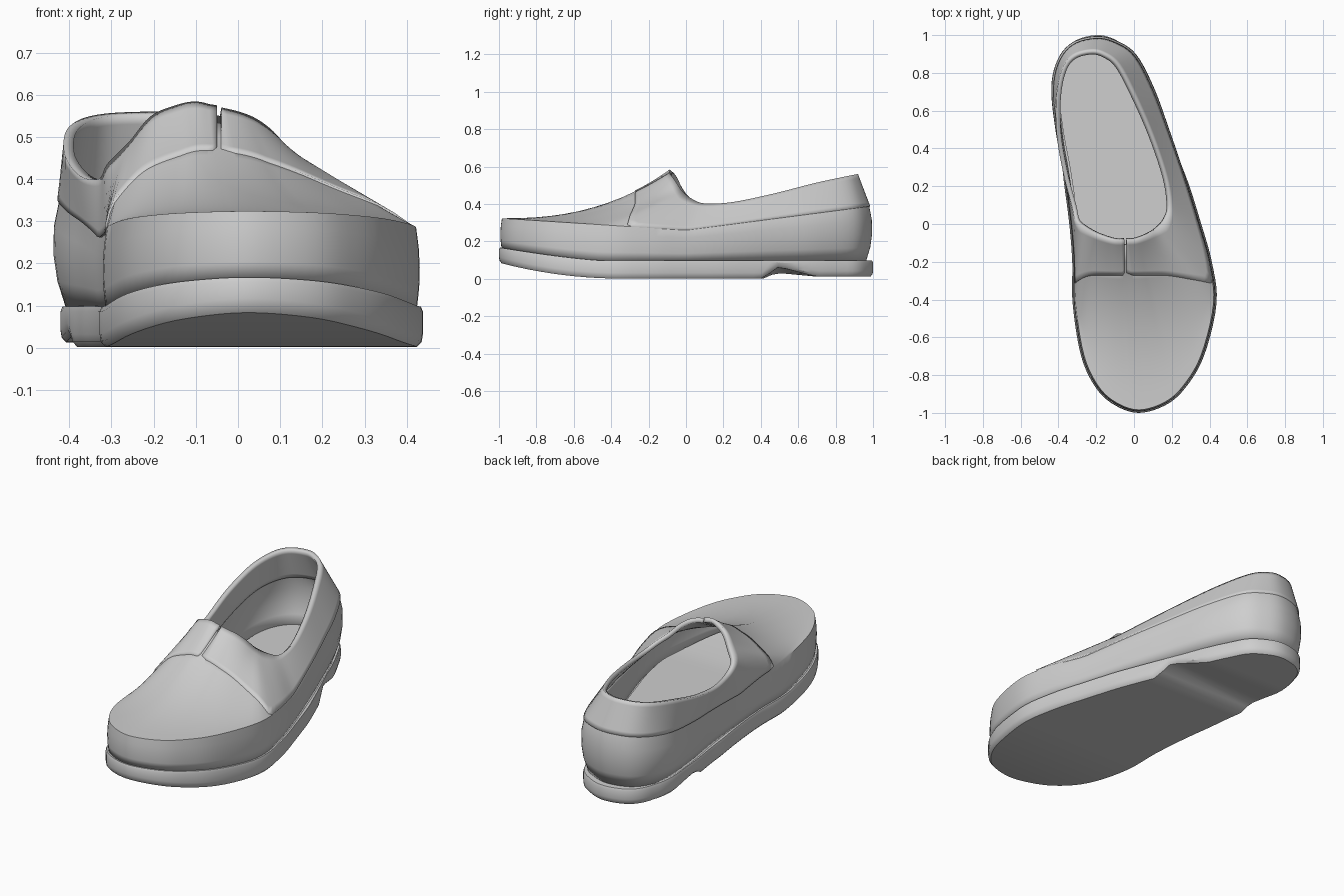
import bpy, bmesh, math
from mathutils import Vector

if "Cube" in bpy.data.objects:
    bpy.data.objects.remove(bpy.data.objects["Cube"])

# Control ring, toe -> right -> heel -> left: outline x, y, then opening rim x, y, z
CTRL = [
    (0.025, -1.0, -.05, -.085, .568), (.165, -.96, .0, -.083, .556), (.27, -.87, .04, -.07, .54),
    (.37, -.70, .08, -.05, .51), (.437, -.42, .12, -.02, .465), (.412, -.2, .165, .03, .425),
    (.35, .02, .185, .1, .4), (.272, .27, .165, .25, .408), (.193, .5, .092, .47, .454),
    (.112, .72, .0, .68, .508), (.016, .9, -.085, .84, .543), (-.09, .975, -.16, .90, .556),
    (-.2, 1.0, -.23, .915, .558), (-.33, .965, -.32, .89, .553), (-.41, .87, -.375, .82, .538),
    (-.443, .72, -.405, .68, .508), (-.422, .5, -.405, .48, .454), (-.38, .27, -.37, .27, .408),
    (-.345, .02, -.325, .1, .4), (-.327, -.2, -.305, .02, .435), (-.325, -.42, -.255, -.02, .485),
    (-.28, -.7, -.205, -.05, .545), (-.2, -.87, -.15, -.072, .57), (-.1, -.96, -.1, -.085, .58)]
SUB = 5
N = len(CTRL) * SUB


def clamp(v):
    return max(0.0, min(1.0, v))


def spline(k):
    """Closed Catmull-Rom sample of the control ring."""
    i, f = k // SUB, (k % SUB) / SUB
    a, b, c, d = (CTRL[(i + o) % len(CTRL)] for o in (-1, 0, 1, 2))
    return [.5 * (2 * q + (r - p) * f + (2*p - 5*q + 4*r - s) * f * f
                  + (3*q - p - 3*r + s) * f ** 3) for p, q, r, s in zip(a, b, c, d)]


RING = [spline(k) for k in range(N)]


def outline(k, inset):
    """Outline point moved inward by inset."""
    a, b = RING[(k - 1) % N], RING[(k + 1) % N]
    n = Vector((b[1] - a[1], a[0] - b[0])).normalized()
    return RING[k][0] - n.x * inset, RING[k][1] - n.y * inset


def sole_top(y):
    return .1 + .07 * clamp((-.45 - y) / .55) ** 1.3


def sole_bottom(x, y):
    """Flat tread, toe spring, and a heel notch that is shallower on the left."""
    if y < .42:
        return .002 + .085 * clamp((-.35 - y) / .65) ** 2
    depth = .5 + .5 * clamp((x + .4) / .55)
    pts = [(.42, .004), (.48, .062 * depth), (.54, .054 * depth), (.70, .012), (1.1, .012)]
    for (a, za), (b, zb) in zip(pts, pts[1:]):
        if y <= b:
            return za + (zb - za) * (y - a) / (b - a)


def shoulder_z(y):
    return .26 + (.065 * -y if y < 0 else .13 * y)


def wall_point(k, s):
    """Side wall from the sole (s=0) to the shoulder seam (s=1)."""
    back = clamp(RING[k][1] * 1.3)
    low, high = .014 + .023 * back, .016 + .004 * back
    x, y = outline(k, low + (high - low) * s - (.03 + .065 * back) * s * (1 - s))
    z0 = sole_top(y) - .005
    return Vector((x, y, z0 + (shoulder_z(y) - z0) * s))


def top_point(k, t):
    """Upper surface from the shoulder seam (t=0) to the opening rim (t=1)."""
    a, b = wall_point(k, 1), Vector(RING[k][2:])
    p = a.lerp(b, t)
    power = 1 + 1.4 * clamp((-a.y - .4) / .5)
    p.z = a.z + (b.z - a.z) * t ** power
    return p


def strap_start(k):
    """Where the collar or strap begins between the seam (0) and the rim (1)."""
    y = wall_point(k, 1).y
    edge = -.27 - .045 * clamp((y + .8) / .48) ** 2
    return 0 if y > -.315 else (edge - y) / (RING[k][3] - y)


def grid(bm, rows, closed=True):
    """Skin a list of equally long rings."""
    vs = [[bm.verts.new(p) for p in r] for r in rows]
    n = len(vs[0])
    for lo, hi in zip(vs, vs[1:]):
        for i in range(n if closed else n - 1):
            j = (i + 1) % n
            bm.faces.new((lo[i], lo[j], hi[j], hi[i]))
    return vs


def cap(bm, r, up):
    """Close a ring with strips running from side to side."""
    n = len(r)
    for i in range(n // 2):
        f = []
        for v in (r[i], r[i + 1], r[(n - i - 1) % n], r[(n - i) % n]):
            if v not in f:
                f.append(v)
        bm.faces.new(f if up else f[::-1])


leather = bpy.data.materials.new("light_grey")
leather.diffuse_color = (.62, .62, .62, 1)
leather.use_nodes = True
leather.node_tree.nodes["Principled BSDF"].inputs["Base Color"].default_value = leather.diffuse_color


def finish(name, bm, solid=0, angle=35):
    me = bpy.data.meshes.new(name)
    bm.to_mesh(me)
    bm.free()
    ob = bpy.data.objects.new(name, me)
    bpy.context.collection.objects.link(ob)
    me.materials.append(leather)
    bpy.ops.object.select_all(action='DESELECT')
    ob.select_set(True)
    bpy.context.view_layer.objects.active = ob
    if solid:
        m = ob.modifiers.new("thickness", 'SOLIDIFY')
        m.thickness, m.offset = solid, -1
    bpy.ops.object.shade_smooth_by_angle(angle=math.radians(angle))
    return ob


# Sole with raised toe and heel notch, pulled in a little round the heel
def sole_ring(inset, top, dz):
    pts = []
    for k in range(N):
        yk = RING[k][1]
        x, y = outline(k, inset + .022 * clamp((yk - .2) / .4) * clamp((1.0 - yk) / .15))
        pts.append((x, y, (sole_top(y) if top else sole_bottom(x, y)) + dz))
    return pts


bm = bmesh.new()
rings = grid(bm, [sole_ring(.014, False, 0), sole_ring(.003, False, .012), sole_ring(0, False, .03),
                  sole_ring(0, True, -.014), sole_ring(.005, True, -.002), sole_ring(.045, True, 0)])
cap(bm, rings[0], False)
finish("sole", bm)

# Upper: side walls and toe cap, tucked just under the collar, with a tongue behind the slot
bm = bmesh.new()
rows = [[wall_point(k, s / 4) for k in range(N)] for s in range(5)]
ends = [.97 if k in (0, 1, N - 1) else min(.97, strap_start(k) + .06) for k in range(N)]
rows += [[top_point(k, ends[k] * t / 10) for k in range(N)] for t in range(1, 11)]
grid(bm, rows)
finish("upper", bm, solid=.012)

# Collar and instep strap: raised layer running round the heel, split by a slot at the front
bm = bmesh.new()
rows = []
for j in range(9):
    row = []
    for i in range(1, N):
        start = strap_start(i)
        if i in (1, N - 1):
            start += .015         # softened corner beside the slot
        row.append(top_point(i, start + (1 - start) * j / 8))
    row[0].x, row[-1].x = -.04, -.051
    rows.append(row)
grid(bm, rows, closed=False)
bm.normal_update()
for v, n in [(v, v.normal.copy()) for v in bm.verts]:
    v.co += n * .005
finish("collar_strap", bm, solid=.024)

# Insole
bm = bmesh.new()
rings = grid(bm, [[(*outline(k, .045), sole_top(RING[k][1]) - .004) for k in range(N)],
                  [(*outline(k, .045), sole_top(RING[k][1]) + .02) for k in range(N)]])
cap(bm, rings[-1], True)
finish("insole", bm)
